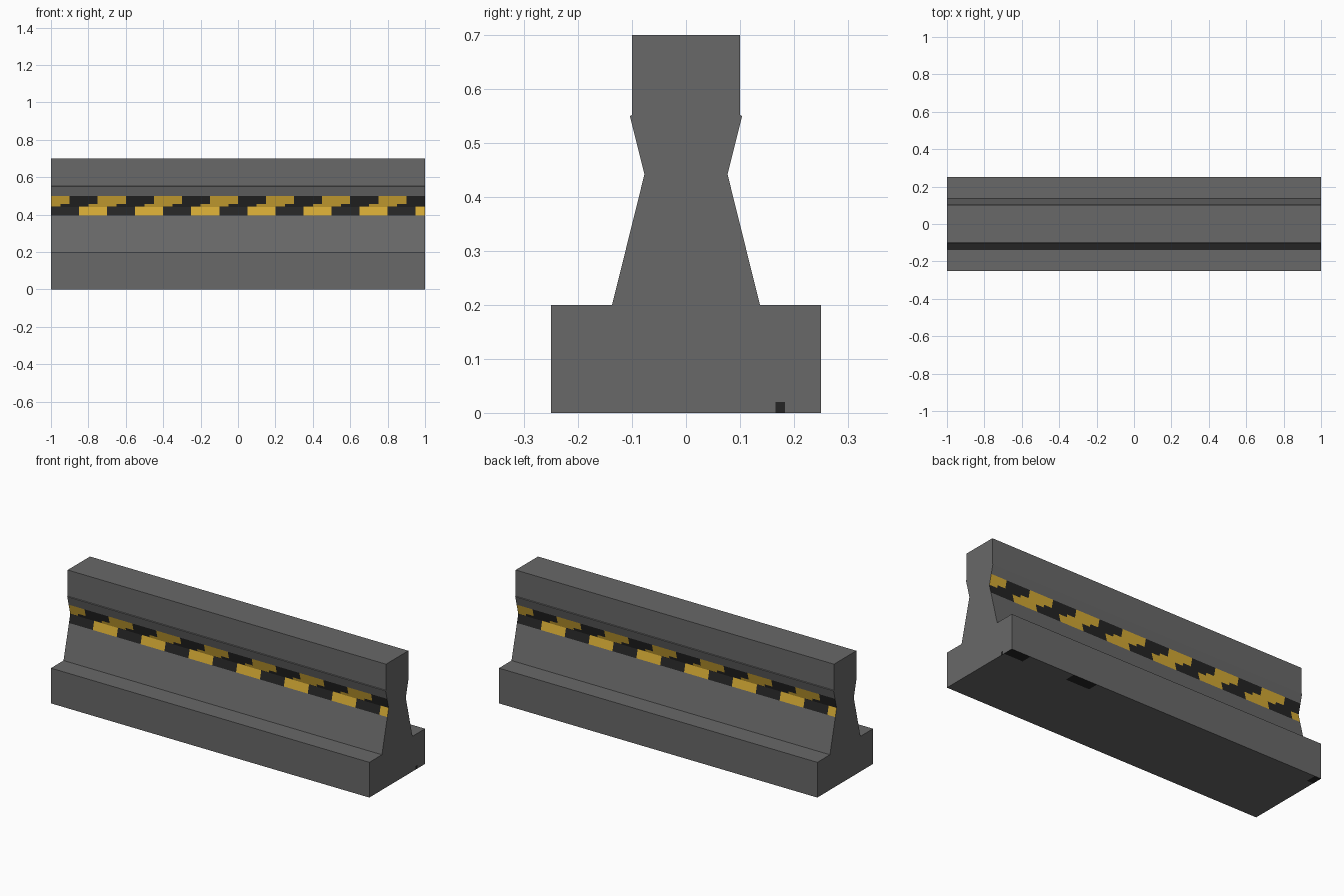
import bpy
import bmesh

cube = bpy.data.objects.get("Cube")
if cube:
    bpy.data.objects.remove(cube)


def material(name, rgb):
    m = bpy.data.materials.new(name)
    m.use_nodes = True
    m.diffuse_color = (*rgb, 1)
    m.node_tree.nodes["Principled BSDF"].inputs["Base Color"].default_value = (*rgb, 1)
    return m


GREY, YELLOW, BLACK = range(3)
materials = [material("concrete grey", (0.14, 0.14, 0.14)),
             material("warning yellow", (0.66, 0.40, 0.035)),
             material("stripe black", (0.018, 0.018, 0.018))]

# Barrier body: a mirrored cross-section extruded along x
half = [(0.25, 0), (0.25, 0.2), (0.137, 0.2), (0.077, 0.442),
        (0.104, 0.55), (0.1, 0.552), (0.1, 0.7)]
outline = half + [(-y, z) for y, z in reversed(half)]
bm = bmesh.new()
end = bm.faces.new([bm.verts.new((-1, y, z)) for y, z in outline])
extruded = bmesh.ops.extrude_face_region(bm, geom=[end], use_keep_orig=True)
bmesh.ops.translate(bm, vec=(2, 0, 0),
                    verts=[g for g in extruded["geom"] if isinstance(g, bmesh.types.BMVert)])
bmesh.ops.recalc_face_normals(bm, faces=bm.faces[:])


def cut(test, axis, value):
    """Split the faces that pass the test with an axis-aligned plane."""
    bm.normal_update()
    faces = [f for f in bm.faces if test(f)]
    geom = set(faces)
    for f in faces:
        geom.update(f.edges)
        geom.update(f.verts)
    co, no = [0, 0, 0], [0, 0, 0]
    co[axis], no[axis] = value, 1
    bmesh.ops.bisect_plane(bm, geom=list(geom), dist=1e-5, plane_co=co, plane_no=no)


def paint(test, index):
    bm.normal_update()
    for f in bm.faces:
        if test(f):
            f.material_index = index


# Warning band: staggered rows of stripes, turned half round for the back
def in_waist(f):
    return abs(f.normal.y) > 0.5 and 0.2 < f.calc_center_median().z < 0.549


rows = [(0.395, 0.444, -0.85), (0.444, 0.458, -0.80), (0.458, 0.5, -0.75)]
for z in (0.395, 0.444, 0.458, 0.5):
    cut(in_waist, 2, z)

for low, high, start in rows:
    for side in (1, -1):
        def in_row(f):
            return (in_waist(f) and f.normal.y * side < 0
                    and low < f.calc_center_median().z < high)

        def is_yellow(f):
            return in_row(f) and (f.calc_center_median().x * side - start) % 0.3 < 0.15

        for k in range(-2, 13):
            x = start + 0.15 * k
            if abs(x) < 0.999:
                cut(in_row, 0, x * side)
        paint(in_row, BLACK)
        paint(is_yellow, YELLOW)


# Dark scuffs on the underside and right end
def underside(f):
    return f.normal.z < -0.9


def back_strip(f):
    return underside(f) and f.calc_center_median().y > 0.19


cut(underside, 1, 0.19)
for x in (-0.96, 0.45, 0.6, 0.88):
    cut(back_strip, 0, x)
paint(lambda f: back_strip(f) and (f.calc_center_median().x < -0.96
                                   or 0.45 < f.calc_center_median().x < 0.6
                                   or f.calc_center_median().x > 0.88), BLACK)


def right_foot(f):
    return f.normal.x > 0.9 and f.calc_center_median().z < 0.15


cut(lambda f: f.normal.x > 0.9, 2, 0.02)
cut(lambda f: right_foot(f) and f.calc_center_median().z < 0.02, 1, 0.166)
cut(lambda f: right_foot(f) and f.calc_center_median().z < 0.02, 1, 0.183)
paint(lambda f: right_foot(f) and f.calc_center_median().z < 0.02
      and 0.166 < f.calc_center_median().y < 0.183, BLACK)

mesh = bpy.data.meshes.new("barrier_body")
bm.to_mesh(mesh)
bm.free()
for m in materials:
    mesh.materials.append(m)
body = bpy.data.objects.new("barrier_body", mesh)
bpy.context.scene.collection.objects.link(body)
